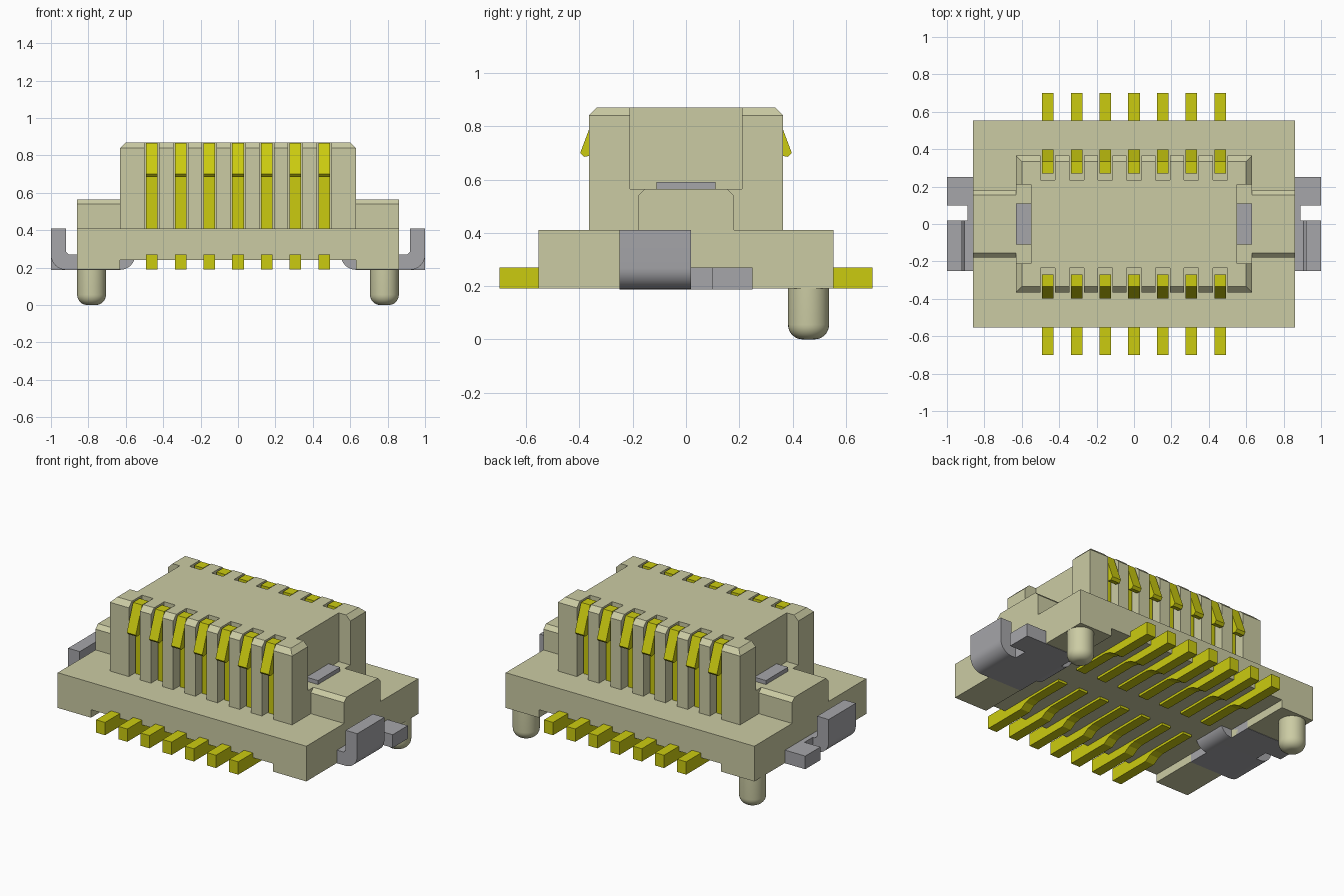
import bpy, bmesh, math
from mathutils import Vector

cube = bpy.data.objects.get("Cube")
if cube:
    bpy.data.objects.remove(cube, do_unlink=True)


def material(name, rgb):
    m = bpy.data.materials.new(name)
    m.use_nodes = True
    m.diffuse_color = (*rgb, 1)
    bsdf = next(n for n in m.node_tree.nodes if n.type == 'BSDF_PRINCIPLED')
    bsdf.inputs["Base Color"].default_value = (*rgb, 1)
    return m


CREAM = material("cream plastic", (0.60, 0.60, 0.37))
GOLD = material("yellow contact", (0.60, 0.60, 0.005))
STEEL = material("grey metal", (0.38, 0.38, 0.40))


def prism(bm, pts, axis, a, b):
    """Extrude a profile: axis 'x' takes (y, z) points, 'y' takes (x, z)."""
    def place(p, t):
        return (t, p[0], p[1]) if axis == 'x' else (p[0], t, p[1])
    lo = [bm.verts.new(place(p, a)) for p in pts]
    hi = [bm.verts.new(place(p, b)) for p in pts]
    bm.faces.new(lo)
    bm.faces.new(hi[::-1])
    for i in range(len(pts)):
        j = (i + 1) % len(pts)
        bm.faces.new((lo[i], hi[i], hi[j], lo[j]))


def box(bm, x0, x1, y0, y1, z0, z1):
    prism(bm, [(x0, z0), (x1, z0), (x1, z1), (x0, z1)], 'y', y0, y1)


def finish(bm, name, mat, smooth=False):
    bmesh.ops.recalc_face_normals(bm, faces=bm.faces[:])
    me = bpy.data.meshes.new(name)
    bm.to_mesh(me)
    bm.free()
    ob = bpy.data.objects.new(name, me)
    bpy.context.collection.objects.link(ob)
    if mat:
        me.materials.append(mat)
    if smooth:
        bpy.ops.object.select_all(action='DESELECT')
        ob.select_set(True)
        bpy.context.view_layer.objects.active = ob
        bpy.ops.object.shade_smooth_by_angle(angle=math.radians(40))
    return ob


def arc(cx, cz, r, a0, a1, n=8):
    return [(cx + r * math.cos(math.radians(a0 + (a1 - a0) * i / n)),
             cz + r * math.sin(math.radians(a0 + (a1 - a0) * i / n))) for i in range(n + 1)]


PITCH = 0.1535
XS = [PITCH * (i - 3) for i in range(7)]

# Base plate with a raised middle underside
bm = bmesh.new()
prism(bm, [(-.86, .19), (-.63, .19), (-.63, .24), (.63, .24), (.63, .19), (.86, .19),
           (.86, .41), (-.86, .41)], 'y', -.553, .553)
finish(bm, "base_plate", CREAM)

# Tower with chamfered top rim
bm = bmesh.new()
box(bm, -.63, .63, -.365, .365, .41, .87)
rim = [e for e in bm.edges if all(v.co.z > .8 for v in e.verts)]
bmesh.ops.bevel(bm, geom=rim, offset=.03, segments=1, affect='EDGES')
tower = finish(bm, "tower", CREAM)

# Cutter for contact grooves and end notches
bm = bmesh.new()
for s in (-1, 1):
    for x in XS:
        box(bm, x - .039, x + .039, *sorted((s * .235, s * .5)), .35, 1)
    box(bm, *sorted((s * .55, s * .8)), -.21, .21, .565, 1)
cutter = finish(bm, "tower_cutter", None)
cutter.hide_render = True
mod = tower.modifiers.new("grooves", 'BOOLEAN')
mod.operation = 'DIFFERENCE'
mod.solver = 'EXACT'
mod.object = cutter
dg = bpy.context.evaluated_depsgraph_get()
cut_mesh = bpy.data.meshes.new_from_object(tower.evaluated_get(dg))
tower.modifiers.clear()
tower.data = cut_mesh
bpy.data.objects.remove(cutter, do_unlink=True)

# Contacts: foot, upright post and outward hook
FOOT = [(.70, .19), (.70, .27), (.08, .27), (.08, .225), (.33, .225), (.37, .215), (.41, .19)]
POST = [(.27, .25), (.27, .865), (.335, .865), (.397, .70), (.383, .685), (.352, .69),
        (.31, .80), (.31, .25)]
for s, row in ((-1, "front"), (1, "back")):
    for i, x in enumerate(XS):
        bm = bmesh.new()
        for prof in (FOOT, POST):
            prism(bm, [(s * y, z) for y, z in prof], 'x', x - .031, x + .031)
        finish(bm, f"{row}_contact_{i + 1}", GOLD)

for s, side in ((-1, "right"), (1, "left")):
    # Chamfered step at each end of the tower
    bm = bmesh.new()
    prism(bm, [(-.18, .41), (.18, .41), (.18, .54), (.155, .565), (-.155, .565), (-.18, .54)],
          'x', s * .63, s * .86)
    finish(bm, f"{side}_step", CREAM)

    # Metal bracket: upturned tab, neck, flat foot and inner riser
    bm = bmesh.new()
    B = .188
    tab = [(.63, B)] + arc(.92, B + .08, .08, -90, 0) + [(1, .41), (.92, .41), (.92, .285)]
    tab += [(.905, .27), (.63, .27)]
    prism(bm, [(s * x, z) for x, z in tab], 'y', -.25, .018)
    box(bm, *sorted((s * .63, s * .89)), .018, .10, B, .27)
    box(bm, *sorted((s * .63, s * 1.0)), .10, .25, B, .27)
    riser = arc(.63, B + .08, .08, 180, 270) + [(.63, .59), (.55, .59)]
    prism(bm, [(s * x, z) for x, z in riser], 'y', -.11, .11)
    finish(bm, f"{side}_bracket", STEEL, smooth=True)

    # Round locating peg under the back corner
    bm = bmesh.new()
    prof = [(0, .20), (.077, .20)] + arc(.022, .055, .055, 0, -90) + [(0, 0)]
    cx, cy = s * .783, .46
    vs = [bm.verts.new((cx + r, cy, z)) for r, z in prof]
    es = [bm.edges.new(p) for p in zip(vs, vs[1:])]
    bmesh.ops.spin(bm, geom=vs + es, cent=Vector((cx, cy, 0)), axis=(0, 0, 1),
                   angle=math.tau, steps=32, use_merge=True)
    bmesh.ops.remove_doubles(bm, verts=bm.verts[:], dist=1e-4)
    finish(bm, f"{side}_peg", CREAM, smooth=True)
